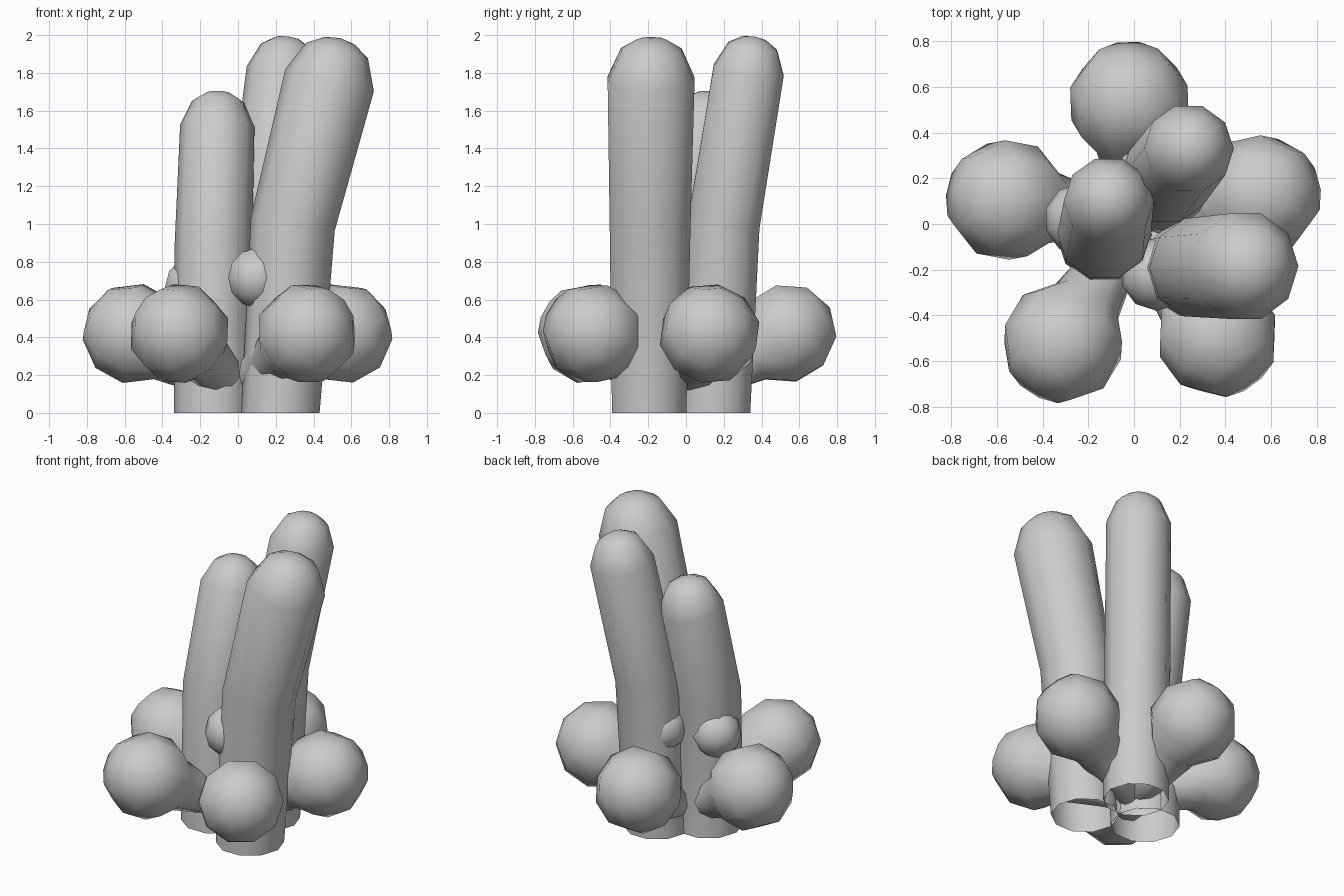
import bpy, bmesh
from math import sin, cos, pi, radians
from mathutils import Vector

if "Cube" in bpy.data.objects:
    bpy.data.objects.remove(bpy.data.objects["Cube"])

SIDES = 10
UP = Vector((0, 0, 1))


def finish(name, bm):
    bmesh.ops.recalc_face_normals(bm, faces=bm.faces)
    for f in bm.faces:
        f.smooth = True
    me = bpy.data.meshes.new(name)
    bm.to_mesh(me)
    bm.free()
    ob = bpy.data.objects.new(name, me)
    bpy.context.collection.objects.link(ob)
    return ob


def rounded_tube(name, path, radii, tip_angles, cap_start=False):
    """Tube through the path; the last point is the centre of a rounded tip."""
    pts = [Vector(p) for p in path]
    d = (pts[-1] - pts[-2]).normalized()
    rings = []
    for i, (p, r) in enumerate(zip(pts[:-1], radii)):
        t = pts[i + 1] - p
        if i:
            t = t.normalized() + (p - pts[i - 1]).normalized()
        elif not cap_start:
            t = UP
        rings.append((p, t.normalized(), r))
    tip = radii[-1]
    for a in tip_angles:
        a = radians(a)
        rings.append((pts[-1] + d * tip * sin(a), d, tip * cos(a)))

    bm = bmesh.new()
    prev = None
    for c, t, r in rings:
        q = UP.rotation_difference(t)
        ring = [bm.verts.new(c + q @ Vector((r * cos(2 * pi * k / SIDES), r * sin(2 * pi * k / SIDES), 0)))
                for k in range(SIDES)]
        if prev:
            for k in range(SIDES):
                j = (k + 1) % SIDES
                bm.faces.new((prev[k], prev[j], ring[j], ring[k]))
        elif cap_start:
            bm.faces.new(ring[::-1])
        prev = ring
    pole = bm.verts.new(pts[-1] + d * tip)
    for k in range(SIDES):
        bm.faces.new((prev[k], prev[(k + 1) % SIDES], pole))
    return finish(name, bm)


# Three tall bent stalks, open at the ground
stalks = [
    ("left_stalk", [(-0.13, -0.05, 0), (-0.13, -0.04, 0.9), (-0.11, 0.10, 1.51)], [0.21, 0.205, 0.197]),
    ("back_stalk", [(0.11, 0.15, 0), (0.14, 0.20, 1.0), (0.24, 0.33, 1.80)], [0.20, 0.20, 0.197]),
    ("right_stalk", [(0.225, -0.195, 0), (0.29, -0.19, 1.0), (0.482, -0.185, 1.75)], [0.207, 0.225, 0.242]),
]
for name, path, radii in stalks:
    rounded_tube(name, path, radii, (3, 46, 70))

# Five low balls, each on a short stem from the middle
balls = [(-0.02, 0.53), (-0.555, 0.105), (-0.31, -0.515), (0.365, -0.49), (0.55, 0.125)]
for i, (x, y) in enumerate(balls):
    n = Vector((x, y, 0)).normalized()
    path = [(0, 0, 0.11), (n.x * 0.18, n.y * 0.18, 0.21), (x, y, 0.42)]
    rounded_tube(f"ball_{i + 1}", path, [0.08, 0.115, 0.27], (-54, -18, 18, 54), True)

# Small buds half sunk into the stalks
buds = [(0.10, -0.22, 0.715, 0.16), (-0.235, 0.02, 0.67, 0.158), (0.045, 0.18, 0.69, 0.15)]
for i, (x, y, z, r) in enumerate(buds):
    bm = bmesh.new()
    bmesh.ops.create_uvsphere(bm, u_segments=SIDES, v_segments=6, radius=r)
    bmesh.ops.translate(bm, verts=bm.verts, vec=(x, y, z))
    finish(f"bud_{i + 1}", bm)
